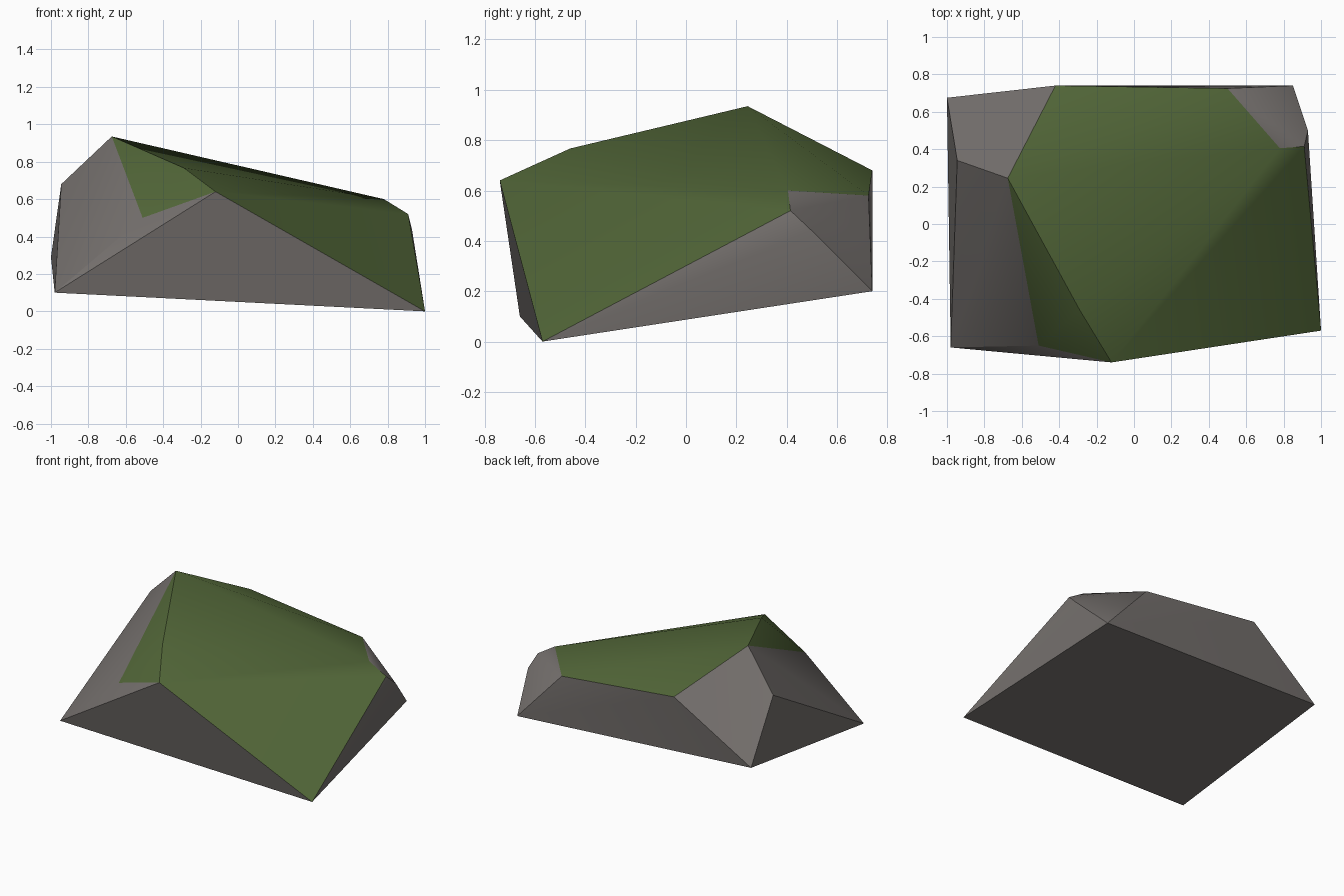
import bpy, bmesh, math

if "Cube" in bpy.data.objects:
    bpy.data.objects.remove(bpy.data.objects["Cube"])


def material(name, color):
    m = bpy.data.materials.new(name)
    m.diffuse_color = (*color, 1)
    m.use_nodes = True
    m.node_tree.nodes["Principled BSDF"].inputs["Base Color"].default_value = m.diffuse_color
    return m


# Corner points of the boulder, lettered
points = {
    # tilted base
    "A": (-0.98, -0.66, 0.10), "B": (1.0, -0.57, 0.0),
    "C": (0.85, 0.74, 0.20), "D": (-1.0, 0.675, 0.29),
    # summit ridge and front
    "P": (-0.675, 0.245, 0.935), "M": (-0.29, -0.46, 0.767),
    "Q": (-0.12, -0.74, 0.64), "N": (-0.51, -0.65, 0.50),
    # left and back shoulders
    "R": (-0.945, 0.34, 0.68), "S": (-0.42, 0.74, 0.68),
    # chipped back right corner
    "T": (0.50, 0.725, 0.58), "U": (0.78, 0.405, 0.60),
    "V": (0.91, 0.415, 0.52), "W": (0.93, 0.50, 0.44),
}

# Facets, grouped by surface
moss_facets = "PST PTU PUM MUQ QUV QVB PNM NQM"
stone_facets = ("ADCB ABQ AQN ANP APR ARD "
                "PSD PDR SDC SCT TCW TWV TVU BCW BWV")

bm = bmesh.new()
verts = {k: bm.verts.new(p) for k, p in points.items()}
for slot, facets in enumerate((stone_facets, moss_facets)):
    for facet in facets.split():
        face = bm.faces.new([verts[c] for c in facet])
        face.material_index = slot
        face.smooth = True
bmesh.ops.recalc_face_normals(bm, faces=bm.faces[:])

mesh = bpy.data.meshes.new("mossy_boulder")
bm.to_mesh(mesh)
bm.free()
mesh.materials.append(material("grey stone", (0.175, 0.16, 0.152)))
mesh.materials.append(material("green moss", (0.085, 0.135, 0.04)))
mesh.set_sharp_from_angle(angle=math.radians(30))

boulder = bpy.data.objects.new("mossy_boulder", mesh)
bpy.context.collection.objects.link(boulder)
